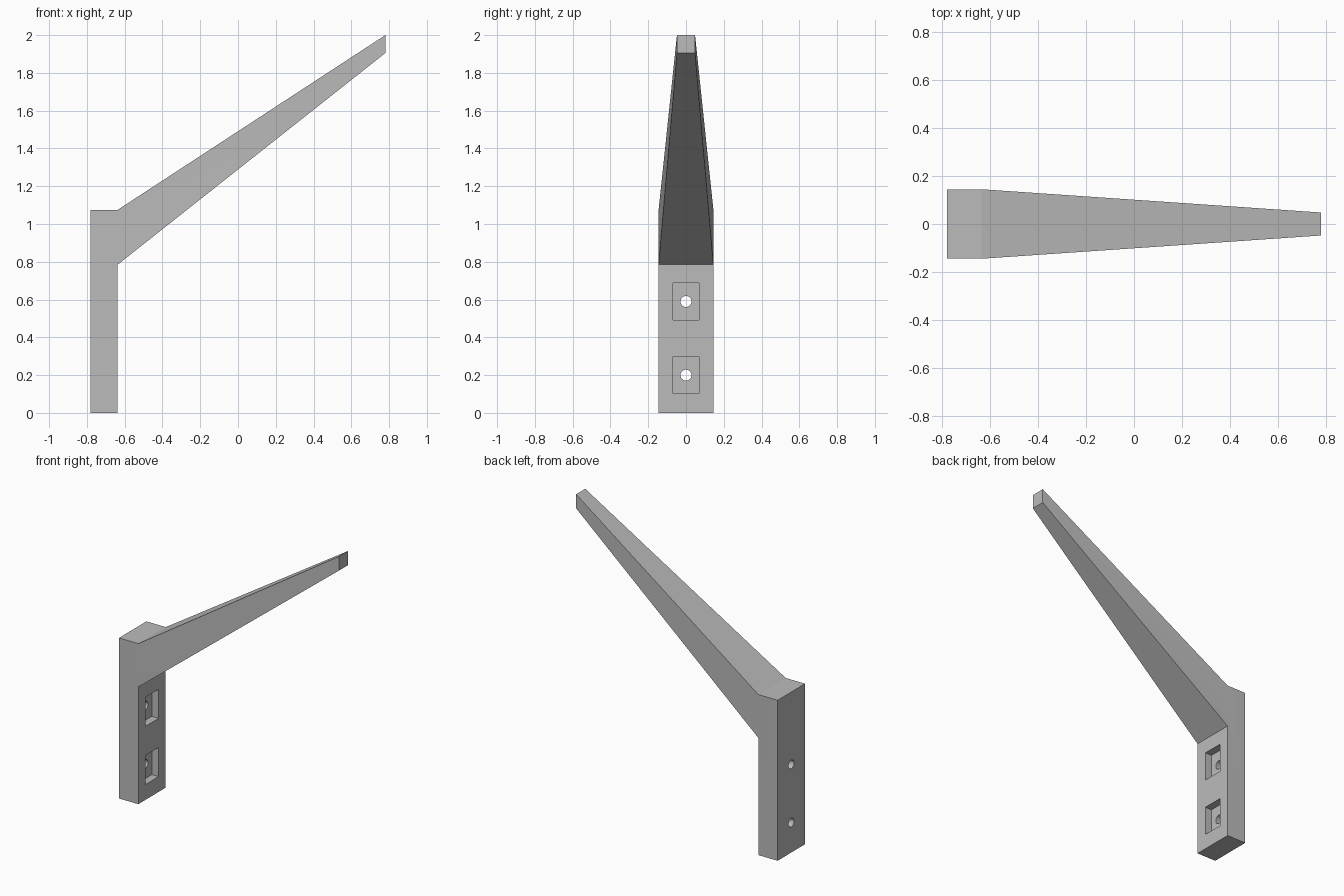
import bpy, bmesh, math
from mathutils import Matrix, Vector

cube = bpy.data.objects.get("Cube")
if cube:
    bpy.data.objects.remove(cube, do_unlink=True)

grey = bpy.data.materials.new("light_grey")
grey.use_nodes = True
colour = (0.5, 0.5, 0.5, 1)
grey.diffuse_color = colour
grey.node_tree.nodes["Principled BSDF"].inputs["Base Color"].default_value = colour

BACK, FRONT, TIP = -0.78, -0.637, 0.78
HALF, TIP_HALF = 0.145, 0.048


def make_object(name, bm):
    bmesh.ops.recalc_face_normals(bm, faces=bm.faces)
    mesh = bpy.data.meshes.new(name)
    bm.to_mesh(mesh)
    bm.free()
    mesh.materials.append(grey)
    obj = bpy.data.objects.new(name, mesh)
    bpy.context.collection.objects.link(obj)
    return obj


def half_width(x):
    t = max(0, (x - FRONT) / (TIP - FRONT))
    return HALF + (TIP_HALF - HALF) * t


# Bracket: upright post and tapering arm in one solid, as two side sections
post = [(BACK, 0), (FRONT, 0), (FRONT, 0.785), (FRONT, 1.075), (BACK, 1.075)]
arm_tip = [(TIP, 1.905), (TIP, 2.0)]
bm = bmesh.new()
sides = []
for sign in (-1, 1):
    verts = [bm.verts.new((x, sign * half_width(x), z)) for x, z in post + arm_tip]
    bm.faces.new(verts[:5])
    bm.faces.new((verts[2], verts[5], verts[6], verts[3]))
    sides.append(verts)
outline = [0, 1, 2, 5, 6, 3, 4]
for a, b in zip(outline, outline[1:] + outline[:1]):
    bm.faces.new((sides[0][a], sides[0][b], sides[1][b], sides[1][a]))
bracket = make_object("bracket", bm)


def cut(cutter):
    cutter.hide_render = True
    mod = bracket.modifiers.new(cutter.name, 'BOOLEAN')
    mod.operation = 'DIFFERENCE'
    mod.solver = 'EXACT'
    mod.object = cutter
    bpy.context.view_layer.objects.active = bracket
    bpy.ops.object.modifier_apply(modifier=mod.name)
    bpy.data.objects.remove(cutter, do_unlink=True)


# Recessed pockets with a screw hole through the back of each
DEPTH = 0.05
for z in (0.2, 0.59):
    bm = bmesh.new()
    bmesh.ops.create_cube(bm, size=1, matrix=Matrix.Translation((FRONT, 0, z))
                          @ Matrix.Diagonal((2 * DEPTH, 0.14, 0.195, 1)))
    cut(make_object("pocket_cutter", bm))
    bm = bmesh.new()
    bmesh.ops.create_cone(bm, cap_ends=True, segments=24, radius1=0.029, radius2=0.029,
                          depth=0.4, matrix=Matrix.Translation((BACK, 0, z))
                          @ Matrix.Rotation(math.pi / 2, 4, 'Y'))
    cut(make_object("hole_cutter", bm))

# Smooth only the round holes
bracket.select_set(True)
bpy.context.view_layer.objects.active = bracket
bpy.ops.object.shade_smooth_by_angle(angle=math.radians(20))
